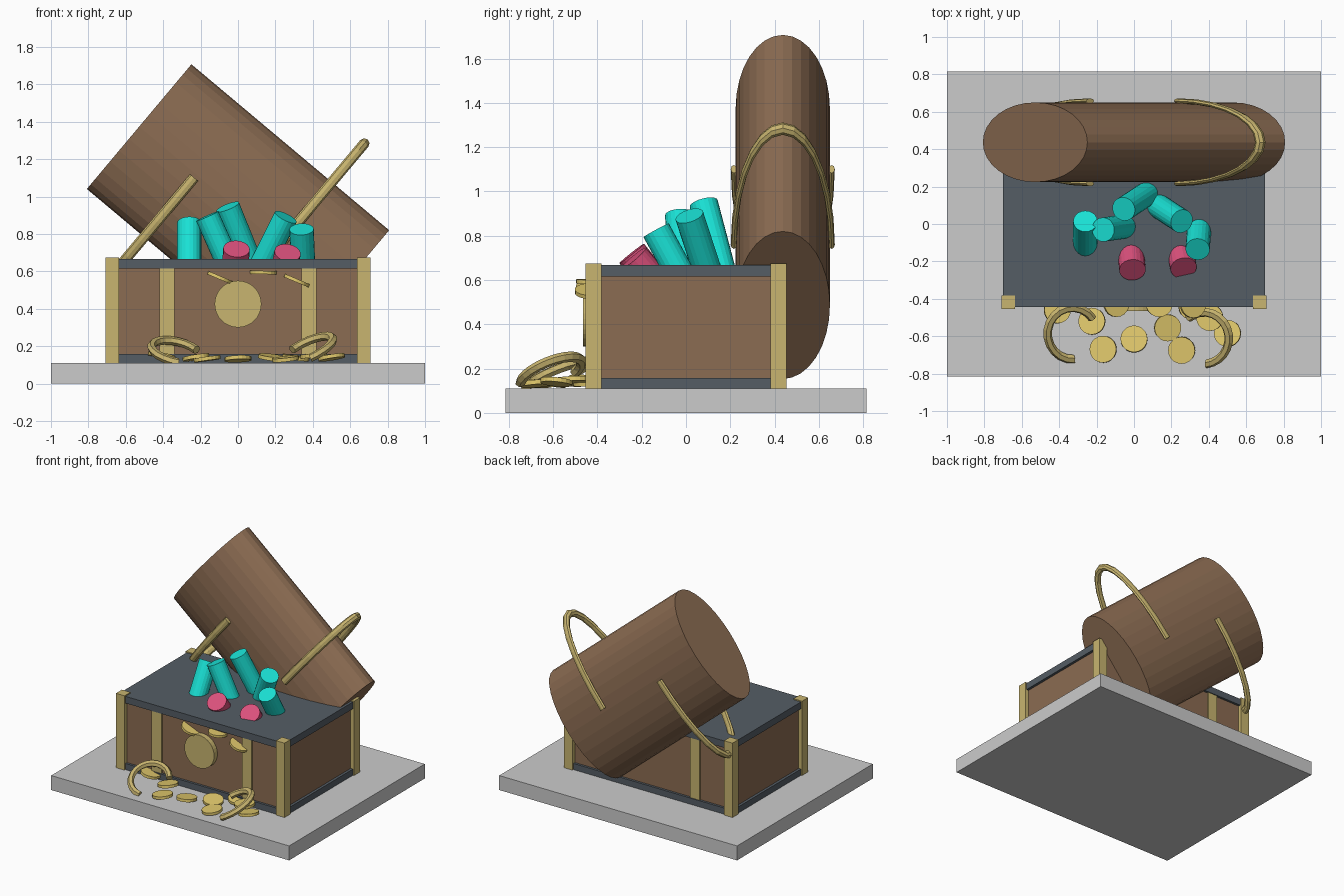
import bpy, bmesh, math, random
from mathutils import Vector, Matrix

if "Cube" in bpy.data.objects:
    bpy.data.objects.remove(bpy.data.objects["Cube"])

random.seed(4)


def material(name, rgb):
    m = bpy.data.materials.new(name)
    m.diffuse_color = (*rgb, 1)
    m.use_nodes = True
    m.node_tree.nodes["Principled BSDF"].inputs["Base Color"].default_value = m.diffuse_color
    return m


WOOD = material("wood", (0.26, 0.15, 0.085))
IRON = material("iron", (0.09, 0.11, 0.13))
BRASS = material("brass", (0.58, 0.46, 0.16))
GOLD = material("gold", (0.75, 0.58, 0.15))
TEAL = material("teal", (0.01, 0.75, 0.66))
PINK = material("pink", (0.70, 0.08, 0.20))


def finish(name, bm, mat):
    bmesh.ops.recalc_face_normals(bm, faces=bm.faces)
    me = bpy.data.meshes.new(name)
    bm.to_mesh(me)
    bm.free()
    ob = bpy.data.objects.new(name, me)
    bpy.context.collection.objects.link(ob)
    if mat:
        me.materials.append(mat)
    return ob


def box(name, lo, hi, mat=None):
    lo, hi = Vector(lo), Vector(hi)
    bm = bmesh.new()
    bmesh.ops.create_cube(bm, size=1, matrix=Matrix.Translation((lo + hi) / 2) @ Matrix.Diagonal((*(hi - lo), 1)))
    return finish(name, bm, mat)


def cylinder(name, r, depth, matrix, mat, sides=24):
    bm = bmesh.new()
    bmesh.ops.create_cone(bm, cap_ends=True, segments=sides, radius1=r, radius2=r, depth=depth, matrix=matrix)
    return finish(name, bm, mat)


def rod(name, base, top, r, mat):
    base, top = Vector(base), Vector(top)
    d = top - base
    rot = Vector((0, 0, 1)).rotation_difference(d).to_matrix().to_4x4()
    return cylinder(name, r, d.length, Matrix.Translation((base + top) / 2) @ rot, mat, 20)


def frame(x, y, z, origin):
    m = Matrix((x, y, z)).transposed().to_4x4()
    m.translation = origin
    return m


def arc_ring(name, rx, ry, tube, a0, a1, matrix, mat, steps=14, sides=8):
    # open ring in the local xy plane, tube = (radial x, radial y, axial) radii
    bm = bmesh.new()
    loops = []
    for i in range(steps + 1):
        a = math.radians(a0 + (a1 - a0) * i / steps)
        loop = []
        for j in range(sides):
            t = math.tau * j / sides
            p = Vector(((rx + tube[0] * math.cos(t)) * math.cos(a),
                        (ry + tube[1] * math.cos(t)) * math.sin(a), tube[2] * math.sin(t)))
            loop.append(bm.verts.new(matrix @ p))
        loops.append(loop)
    for A, B in zip(loops, loops[1:]):
        for j in range(sides):
            k = (j + 1) % sides
            bm.faces.new((A[j], A[k], B[k], B[j]))
    bm.faces.new(loops[0])
    bm.faces.new(loops[-1])
    return finish(name, bm, mat)


# ground slab and chest body
box("base_slab", (-1, -0.815, 0), (1, 0.815, 0.11))
box("chest_body", (-0.68, -0.425, 0.11), (0.68, 0.425, 0.65), WOOD)
box("bottom_trim", (-0.70, -0.443, 0.11), (0.70, 0.443, 0.157), IRON)
box("top_trim", (-0.70, -0.443, 0.615), (0.70, 0.443, 0.667), IRON)

# corner posts, straps and lock
for sx in (-1, 1):
    for sy in (-1, 1):
        x, y = sx * 0.673, sy * 0.418
        box("corner_post", (x - 0.036, y - 0.036, 0.11), (x + 0.036, y + 0.036, 0.675), BRASS)
    box("strap", (sx * 0.38 - 0.041, -0.437, 0.12), (sx * 0.38 + 0.041, 0.437, 0.66), BRASS)
cylinder("lock_plate", 0.125, 0.05, Matrix.Translation((0, -0.44, 0.425)) @ Matrix.Rotation(math.pi / 2, 4, 'X'), BRASS, 32)

# tilted flattened barrel lid with two half hoops
c, s = math.cos(math.radians(40)), math.sin(math.radians(40))
lid = frame((s, 0, c), (0, 1, 0), (-c, 0, s), (0, 0.437, 0.93))
cylinder("barrel_lid", 1, 1.38, lid @ Matrix.Diagonal((0.435, 0.213, 1, 1)), WOOD, 32)
for side in (-1, 1):
    hoop = lid @ Matrix.Translation((0.02 * side, 0, -0.29 * side))
    arc = (-90, 90) if side > 0 else (90, 270)
    arc_ring("lid_hoop", 0.685, 0.221, (0.028, 0.014, 0.028), *arc, hoop, BRASS)

# gem rods: (base on chest top, tip)
teal = [((-0.26, -0.10, 0.66), (-0.26, 0.015, 0.86)),
        ((-0.06, -0.015, 0.66), (-0.165, -0.03, 0.895)),
        ((0.06, 0.155, 0.66), (-0.055, 0.08, 0.945)),
        ((0.14, 0.09, 0.66), (0.255, 0.015, 0.89)),
        ((0.347, -0.045, 0.66), (0.34, -0.135, 0.825))]
for b, t in teal:
    b, t = Vector(b), Vector(t)
    rod("teal_gem", b + (b - t) * 0.25, t, 0.065, TEAL)
rod("pink_gem", (-0.02, -0.11, 0.55), (-0.008, -0.245, 0.72), 0.071, PINK)
rod("pink_gem", (0.235, -0.10, 0.54), (0.265, -0.235, 0.70), 0.071, PINK)

# coins on the ground
for x, y, z in [(-0.225, -0.52, 0.14), (-0.165, -0.67, 0.132), (0, -0.615, 0.132), (0.18, -0.555, 0.14),
                (0.255, -0.675, 0.132), (0.405, -0.50, 0.15), (0.50, -0.585, 0.14), (-0.41, -0.46, 0.15),
                (0.31, -0.44, 0.14)]:
    tilt = Matrix.Rotation(random.uniform(-.15, .15), 4, 'X') @ Matrix.Rotation(random.uniform(-.2, .2), 4, 'Y')
    cylinder("coin", 0.072, 0.02, Matrix.Translation((x, y, z)) @ tilt, GOLD, 20)

# coins spilling from the rim
for x, y, z, ry in [(-0.095, -0.425, 0.565, 0.4), (0.135, -0.425, 0.594, 0.03), (0.315, -0.43, 0.55, 0.4)]:
    cylinder("rim_coin", 0.072, 0.018, Matrix.Translation((x, y, z)) @ Matrix.Rotation(ry, 4, 'Y'), GOLD, 20)

# bracelets: (centre, slope in x, slope in y, arc)
for o, kx, ky, a0, a1 in [((-0.33, -0.585, 0.17), -0.2, 0.4, 35, 275),
                          ((0.375, -0.61, 0.18), 0.42, 0.35, -85, 130)]:
    n = Vector((-kx, -ky, 1)).normalized()
    shear = frame((1, 0, kx), (0, 1, ky), n, o)
    arc_ring("bracelet", 0.132, 0.138, (0.023, 0.023, 0.023), a0, a1, shear, BRASS, 14, 6)
